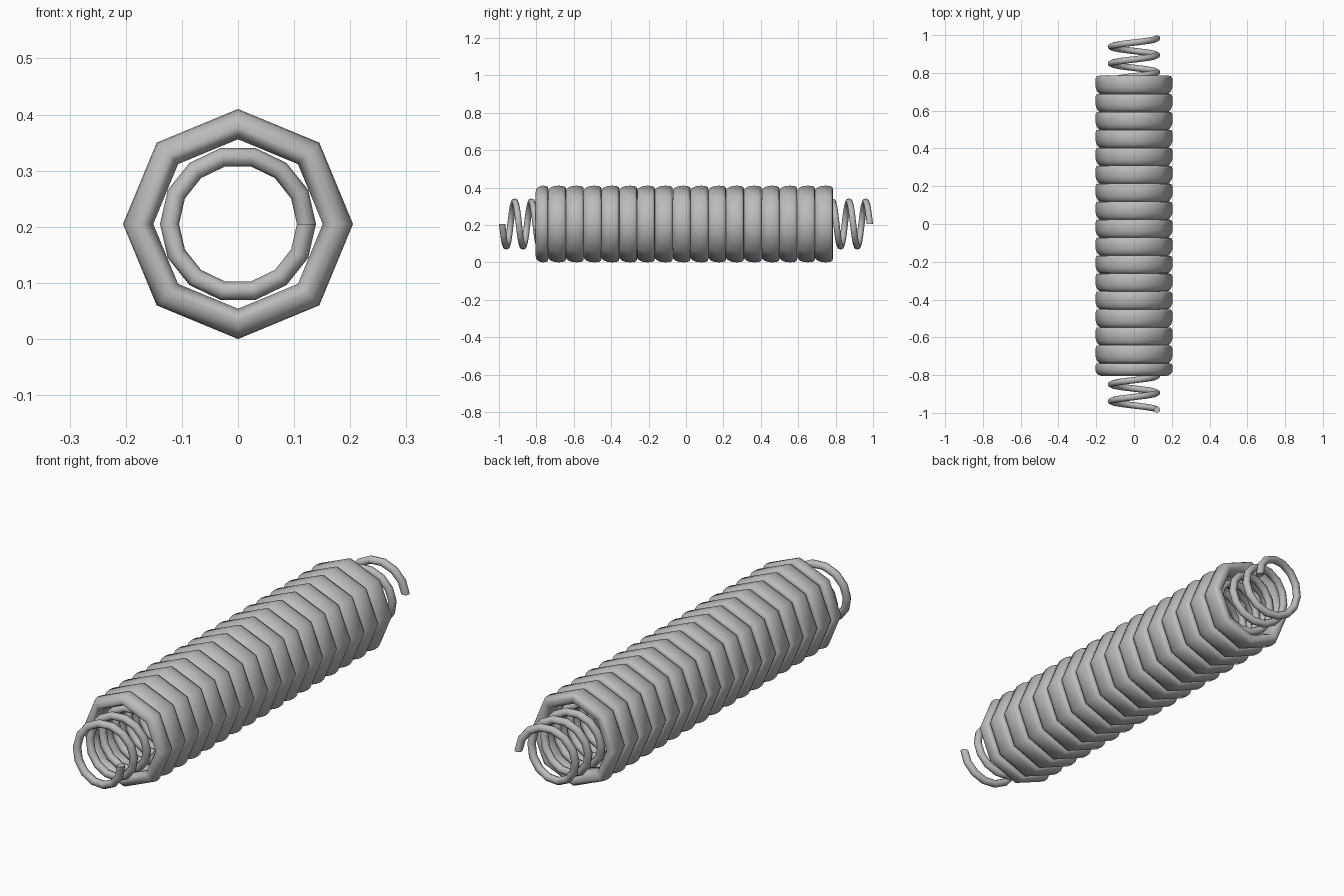
import bpy
import bmesh
import math

if "Cube" in bpy.data.objects:
    bpy.data.objects.remove(bpy.data.objects["Cube"], do_unlink=True)

AXIS_Z = 0.205

steel = bpy.data.materials.new("grey steel")
steel.use_nodes = True
GREY = (0.5, 0.5, 0.5, 1)
steel.diffuse_color = GREY
steel.node_tree.nodes["Principled BSDF"].inputs["Base Color"].default_value = GREY


def sweep(name, profile, sides, turns=1, pitch=0.0, closed=True):
    """Turn a closed (y, radius) profile around the y axis, climbing by pitch."""
    bm = bmesh.new()
    rows = []
    steps = sides * turns
    for i in range(steps if closed else steps + 1):
        a = -2 * math.pi * i / sides
        climb = pitch * i / sides
        rows.append([bm.verts.new((r * math.cos(a), y + climb, AXIS_Z + r * math.sin(a)))
                     for y, r in profile])
    n = len(profile)
    for i in range(steps):
        p, q = rows[i], rows[(i + 1) % len(rows)]
        for j in range(n):
            k = (j + 1) % n
            bm.faces.new((p[j], p[k], q[k], q[j]))
    if not closed:
        bm.faces.new(rows[0])
        bm.faces.new(rows[-1])
    bmesh.ops.recalc_face_normals(bm, faces=bm.faces)
    mesh = bpy.data.meshes.new(name)
    bm.to_mesh(mesh)
    bm.free()
    for f in mesh.polygons:
        f.use_smooth = len(f.vertices) == 4
    mesh.materials.append(steel)
    obj = bpy.data.objects.new(name, mesh)
    bpy.context.collection.objects.link(obj)
    return obj


# Thin inner spring, running the whole length
TURNS, HALF, WIRE, COIL = 22, 0.983, 0.017, 0.122
wire = [(-HALF + WIRE * math.sin(t * math.pi / 4), COIL + WIRE * math.cos(t * math.pi / 4))
        for t in range(8)]
sweep("inner_spring", wire, 14, TURNS, 2 * HALF / TURNS, closed=False)

# Thick outer coils: eight-sided rounded rings packed side by side
section = [(-0.03, 0.172), (0.03, 0.186), (0.15, 0.196), (0.35, 0.203), (0.6, 0.205),
           (0.85, 0.203), (0.97, 0.197), (1.0, 0.184), (0.97, 0.165), (0.8, 0.155),
           (0.5, 0.151), (0.2, 0.155), (0.03, 0.163)]
FIRST, SECOND, LAST, COUNT = -0.802, -0.737, 0.785, 16
pitch = (LAST - SECOND) / COUNT
spans = [(FIRST, SECOND - FIRST)] + [(SECOND + i * pitch, pitch) for i in range(COUNT)]
for i, (start, width) in enumerate(spans):
    sweep(f"outer_coil_{i + 1}", [(start + t * width, r) for t, r in section], 8)
